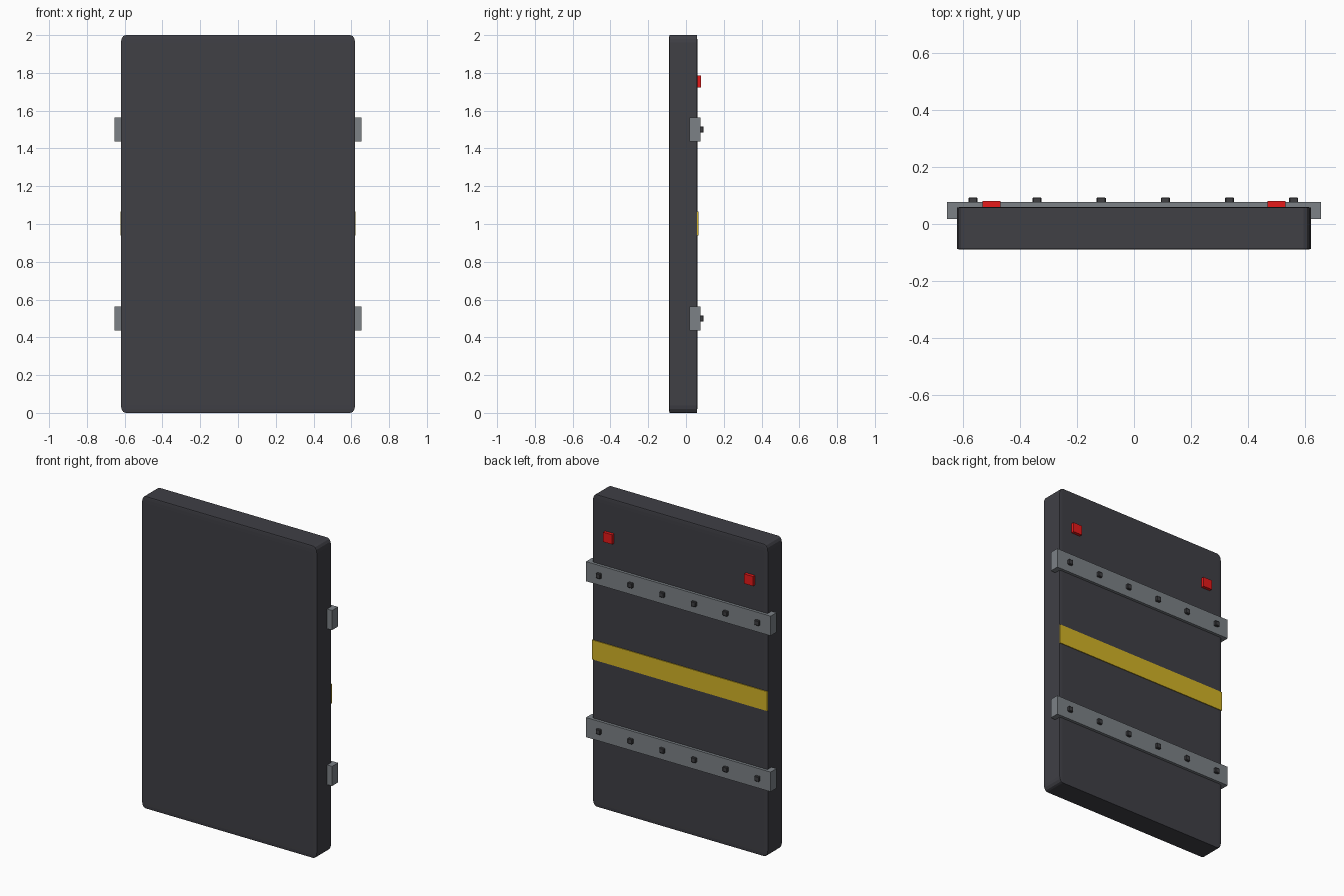
import bpy

cube = bpy.data.objects.get("Cube")
if cube:
    bpy.data.objects.remove(cube, do_unlink=True)


def material(name, color):
    mat = bpy.data.materials.new(name)
    mat.use_nodes = True
    mat.diffuse_color = (*color, 1)
    mat.node_tree.nodes["Principled BSDF"].inputs["Base Color"].default_value = (*color, 1)
    return mat


charcoal = material("charcoal", (0.05, 0.05, 0.06))
steel = material("steel grey", (0.2, 0.22, 0.24))
dark_metal = material("dark metal", (0.05, 0.05, 0.055))
yellow = material("warning yellow", (0.65, 0.45, 0.02))
red = material("signal red", (0.8, 0.01, 0.01))


def box(name, low, high, mat, bevel=0.0, segments=2):
    """Box between two corners; the bevel stretches with the box size."""
    centre = [(a + b) / 2 for a, b in zip(low, high)]
    bpy.ops.mesh.primitive_cube_add(size=1, location=centre)
    obj = bpy.context.object
    obj.name = name
    obj.scale = [b - a for a, b in zip(low, high)]
    obj.data.materials.append(mat)
    if bevel:
        mod = obj.modifiers.new("rounded edges", "BEVEL")
        mod.width = bevel
        mod.segments = segments
    return obj


# Main slab, with rounded corners
box("door_panel", (-0.62, -0.09, 0), (0.62, 0.06, 2), charcoal, 0.02, 3)

# Painted stripe across the back
box("warning_stripe", (-0.622, 0.059, 0.94), (0.622, 0.065, 1.065), yellow)

# Reinforcing bands, each with a row of bolts
for label, z in (("lower", 0.5), ("upper", 1.5)):
    box(label + "_band", (-0.655, 0.018, z - 0.063), (0.655, 0.078, z + 0.063), steel)
    for i in range(6):
        x = -0.565 + i * 0.225
        box(f"{label}_bolt_{i + 1}", (x - 0.016, 0.07, z - 0.016),
            (x + 0.016, 0.093, z + 0.016), dark_metal, 0.1, 1)

# Signal lamps near the top corners
for label, x in (("left", 0.5), ("right", -0.5)):
    box(label + "_lamp", (x - 0.032, 0.05, 1.723), (x + 0.032, 0.08, 1.785), red)
